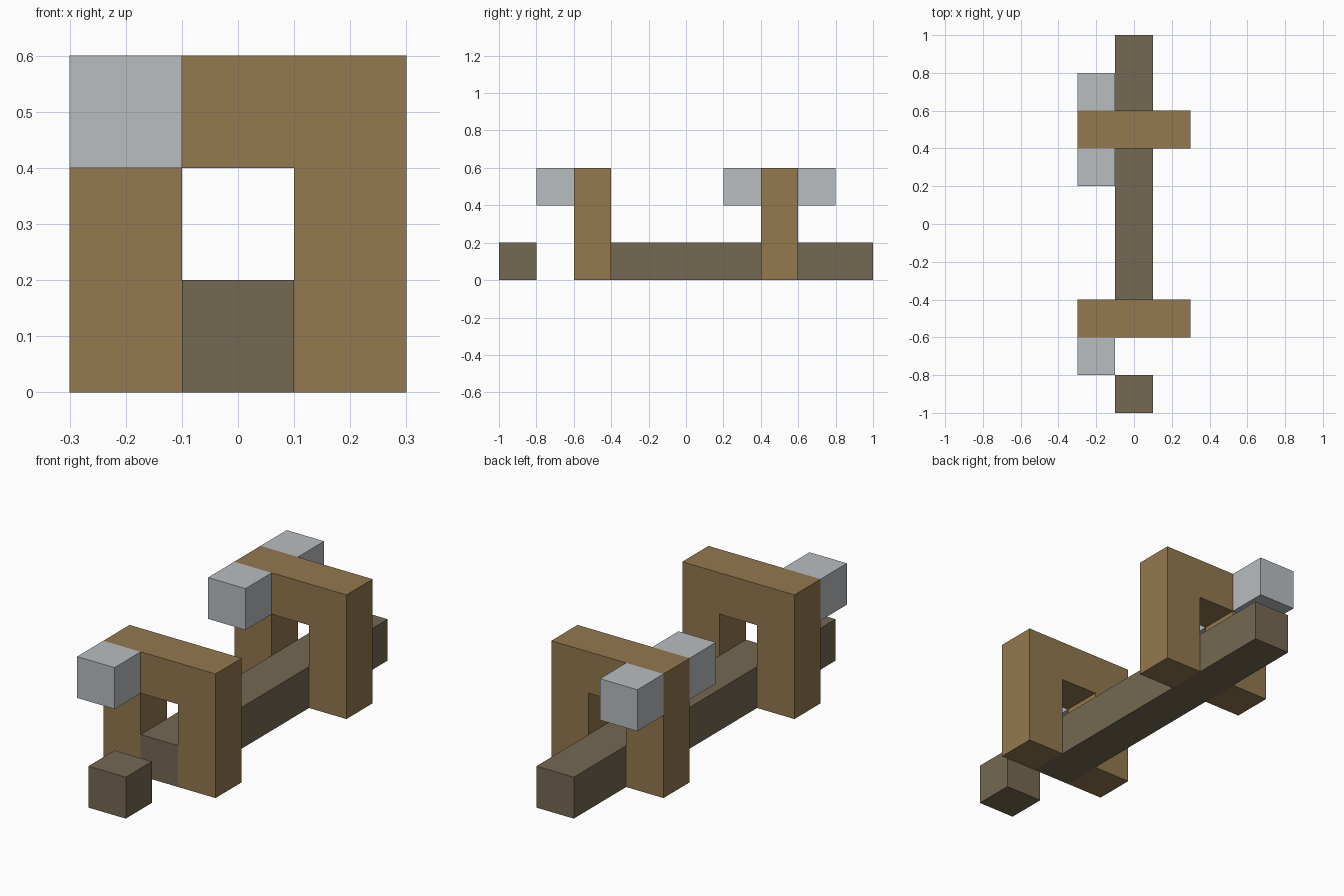
import bpy
import bmesh
from mathutils import Vector

if "Cube" in bpy.data.objects:
    bpy.data.objects.remove(bpy.data.objects["Cube"], do_unlink=True)

U = 0.2  # block size


def material(name, color):
    mat = bpy.data.materials.new(name)
    mat.use_nodes = True
    mat.diffuse_color = (*color, 1)
    mat.node_tree.nodes["Principled BSDF"].inputs["Base Color"].default_value = (*color, 1)
    return mat


wood = material("warm wood", (0.292, 0.188, 0.078))
bark = material("dark wood", (0.178, 0.138, 0.084))
grey = material("light grey", (0.479, 0.509, 0.527))


def add_object(name, bm, mat):
    bmesh.ops.recalc_face_normals(bm, faces=bm.faces[:])
    mesh = bpy.data.meshes.new(name)
    bm.to_mesh(mesh)
    bm.free()
    mesh.materials.append(mat)
    obj = bpy.data.objects.new(name, mesh)
    bpy.context.collection.objects.link(obj)
    return obj


def box(name, low, high, mat):
    low, high = Vector(low), Vector(high)
    bm = bmesh.new()
    bmesh.ops.create_cube(bm, size=1)
    bmesh.ops.scale(bm, vec=high - low, verts=bm.verts)
    bmesh.ops.translate(bm, vec=(low + high) / 2, verts=bm.verts)
    return add_object(name, bm, mat)


def arch(name, y):
    # Upside-down U profile, extruded one block deep
    half = [(U / 2, 0), (1.5 * U, 0), (1.5 * U, 3 * U)]
    right = [(U / 2, 2 * U)] + half
    profile = right + [(-x, z) for x, z in reversed(right)]
    bm = bmesh.new()
    face = bm.faces.new([bm.verts.new((x, y, z)) for x, z in profile])
    extruded = bmesh.ops.extrude_face_region(bm, geom=[face])["geom"]
    verts = [v for v in extruded if isinstance(v, bmesh.types.BMVert)]
    bmesh.ops.translate(bm, vec=(0, U, 0), verts=verts)
    return add_object(name, bm, wood)


# Long ground beam and the loose block ahead of it
box("ground_beam", (-U / 2, -3 * U, 0), (U / 2, 5 * U, U), bark)
box("loose_block", (-U / 2, -5 * U, 0), (U / 2, -4 * U, U), bark)

# Two arches straddling the beam
arch("front_arch", -3 * U)
arch("back_arch", 2 * U)

# Grey blocks attached to the upper right corners of the arches
for label, y in (("front", -4 * U), ("middle", U), ("back", 3 * U)):
    box(label + "_grey_block", (-1.5 * U, y, 2 * U), (-U / 2, y + U, 3 * U), grey)
